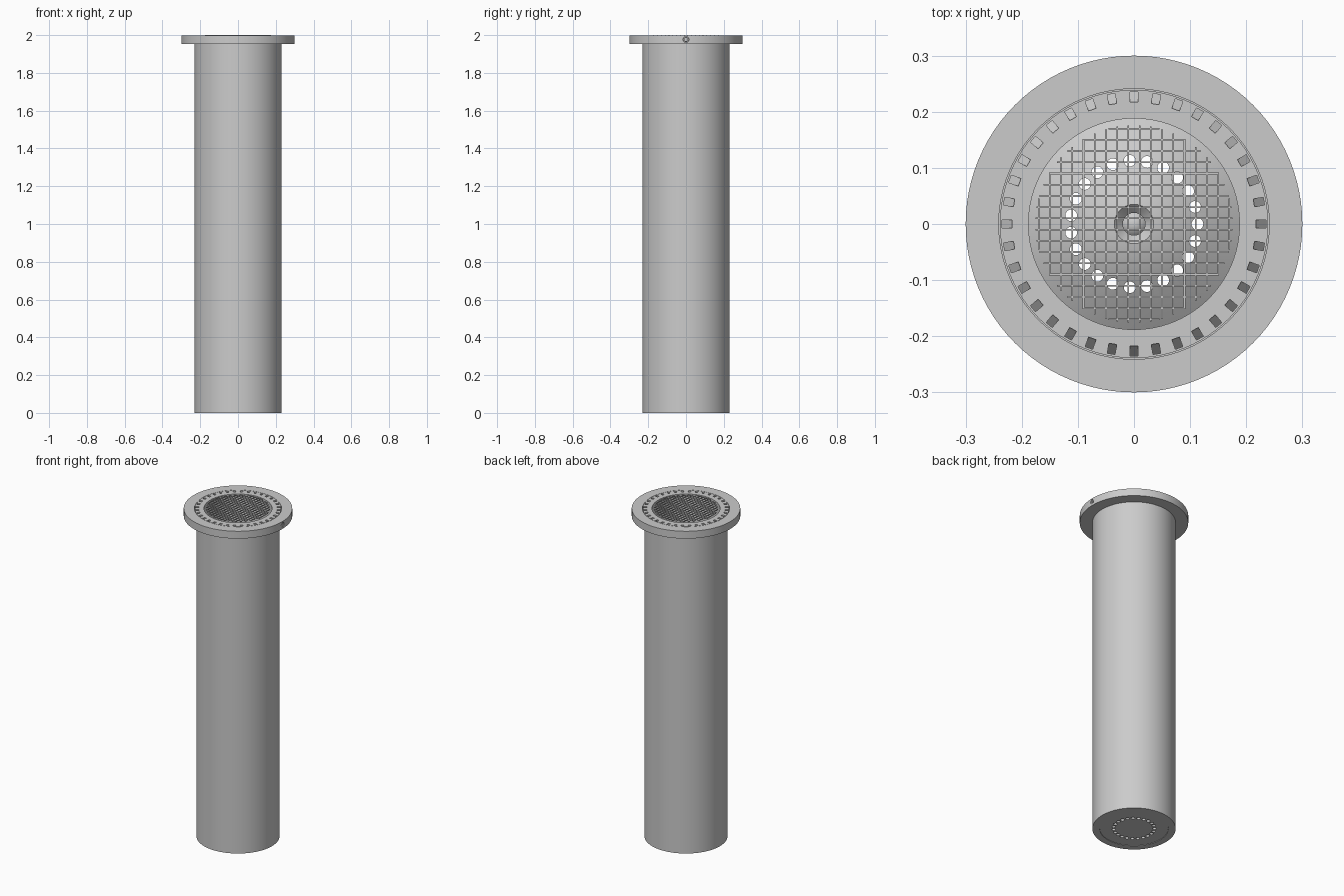
import bpy, bmesh
from math import radians, sqrt, tau
from mathutils import Matrix, Vector

cube = bpy.data.objects.get("Cube")
if cube:
    bpy.data.objects.remove(cube, do_unlink=True)

grey = bpy.data.materials.new("satin grey")
grey.use_nodes = True
grey.diffuse_color = (0.6, 0.6, 0.6, 1)
grey.node_tree.nodes["Principled BSDF"].inputs["Base Color"].default_value = grey.diffuse_color

TOP = 1.998


def finish(name, bm):
    bmesh.ops.recalc_face_normals(bm, faces=bm.faces)
    mesh = bpy.data.meshes.new(name)
    bm.to_mesh(mesh)
    bm.free()
    mesh.materials.append(grey)
    obj = bpy.data.objects.new(name, mesh)
    bpy.context.collection.objects.link(obj)
    return obj


def lathe(name, profile, steps=96):
    """Spin a closed (radius, height) outline around z."""
    bm = bmesh.new()
    verts = [bm.verts.new((r, 0, z)) for r, z in profile]
    edges = [bm.edges.new((a, b)) for a, b in zip(verts, verts[1:] + verts[:1])]
    bmesh.ops.spin(bm, geom=verts + edges, cent=(0, 0, 0), axis=(0, 0, 1),
                   angle=tau, steps=steps, use_merge=True)
    bmesh.ops.remove_doubles(bm, verts=bm.verts, dist=1e-5)
    bmesh.ops.dissolve_degenerate(bm, edges=bm.edges, dist=1e-6)
    return finish(name, bm)


def cut(obj, cutter):
    mod = obj.modifiers.new("cut", "BOOLEAN")
    mod.operation, mod.solver, mod.object = "DIFFERENCE", "EXACT", cutter
    bpy.context.view_layer.objects.active = obj
    bpy.ops.object.modifier_apply(modifier=mod.name)
    bpy.data.objects.remove(cutter, do_unlink=True)


def smooth(obj):
    bpy.ops.object.select_all(action="DESELECT")
    obj.select_set(True)
    bpy.context.view_layer.objects.active = obj
    bpy.ops.object.shade_smooth_by_angle(angle=radians(30))


def cylinder(bm, radius, depth, matrix, sides):
    bmesh.ops.create_cone(bm, cap_ends=True, segments=sides, radius1=radius,
                          radius2=radius, depth=depth, matrix=matrix)


# Long body and the collar around its mouth
body = lathe("body_tube", [(0.19, 0), (0.23, 0), (0.23, 1.96), (0.19, 1.96)])
flange = lathe("flange", [(0.23, 1.953), (0.30, 1.953), (0.30, TOP),
                          (0.241, TOP), (0.241, 1.96), (0.23, 1.96)])
ring = lathe("slotted_ring", [(0.188, 1.96), (0.239, 1.96), (0.239, TOP), (0.188, TOP)])

# Sloping slots around the ring
bm = bmesh.new()
for i in range(36):
    turn = Matrix.Rotation(tau * i / 36, 4, "Z")
    sides = []
    for y in (-0.007, 0.007):
        outline = [(0.217, 1.994), (0.235, 1.972), (0.235, 2.02), (0.217, 2.02)]
        sides.append([bm.verts.new(turn @ Vector((r, y, z))) for r, z in outline])
    a, b = sides
    bm.faces.new(a)
    bm.faces.new(b)
    for j in range(4):
        k = (j + 1) % 4
        bm.faces.new((a[j], a[k], b[k], b[j]))
cut(ring, finish("slot_cutter", bm))

# Conical base with a crater in the middle
base = lathe("conical_base", [(0, 0.002), (0.1895, 0.002), (0.1895, 0.03), (0.15, 0.055),
                              (0.10, 0.083), (0.06, 0.10), (0.035, 0.105),
                              (0.02, 0.09), (0.02, 0.04), (0, 0.06)])
bm = bmesh.new()
for i in range(23):
    spot = Matrix.Rotation(tau * i / 23, 4, "Z") @ Matrix.Translation((0.113, 0, 0.05))
    cylinder(bm, 0.0105, 0.3, spot, 20)
cut(base, finish("drain_cutter", bm))

# Set screw sunk in the side of the flange
across = Matrix.Translation((0.30, 0, 1.977)) @ Matrix.Rotation(tau / 4, 4, "Y")
bm = bmesh.new()
cylinder(bm, 0.016, 0.03, across, 24)
cut(flange, finish("screw_hole_cutter", bm))
bm = bmesh.new()
cylinder(bm, 0.0145, 0.02, Matrix.Translation((-0.013, 0, 0)) @ across, 24)
screw = finish("set_screw", bm)
bm = bmesh.new()
cylinder(bm, 0.008, 0.02, Matrix.Translation((-0.003, 0, 0)) @ across, 6)
cut(screw, finish("socket_cutter", bm))

# Wire mesh across the mouth
bm = bmesh.new()
for i in range(18):
    offset = -0.17 + 0.02 * i
    length = 2 * sqrt(0.176 ** 2 - offset ** 2)
    for along_x in (True, False):
        size = (length, 0.003, 0.003) if along_x else (0.003, length, 0.003)
        place = (0, offset, 1.9985) if along_x else (offset, 0, 1.9965)
        bmesh.ops.create_cube(bm, size=1, matrix=Matrix.Translation(place)
                              @ Matrix.Diagonal((*size, 1)))
finish("wire_mesh", bm)

for part in (body, flange, ring, base, screw):
    smooth(part)
